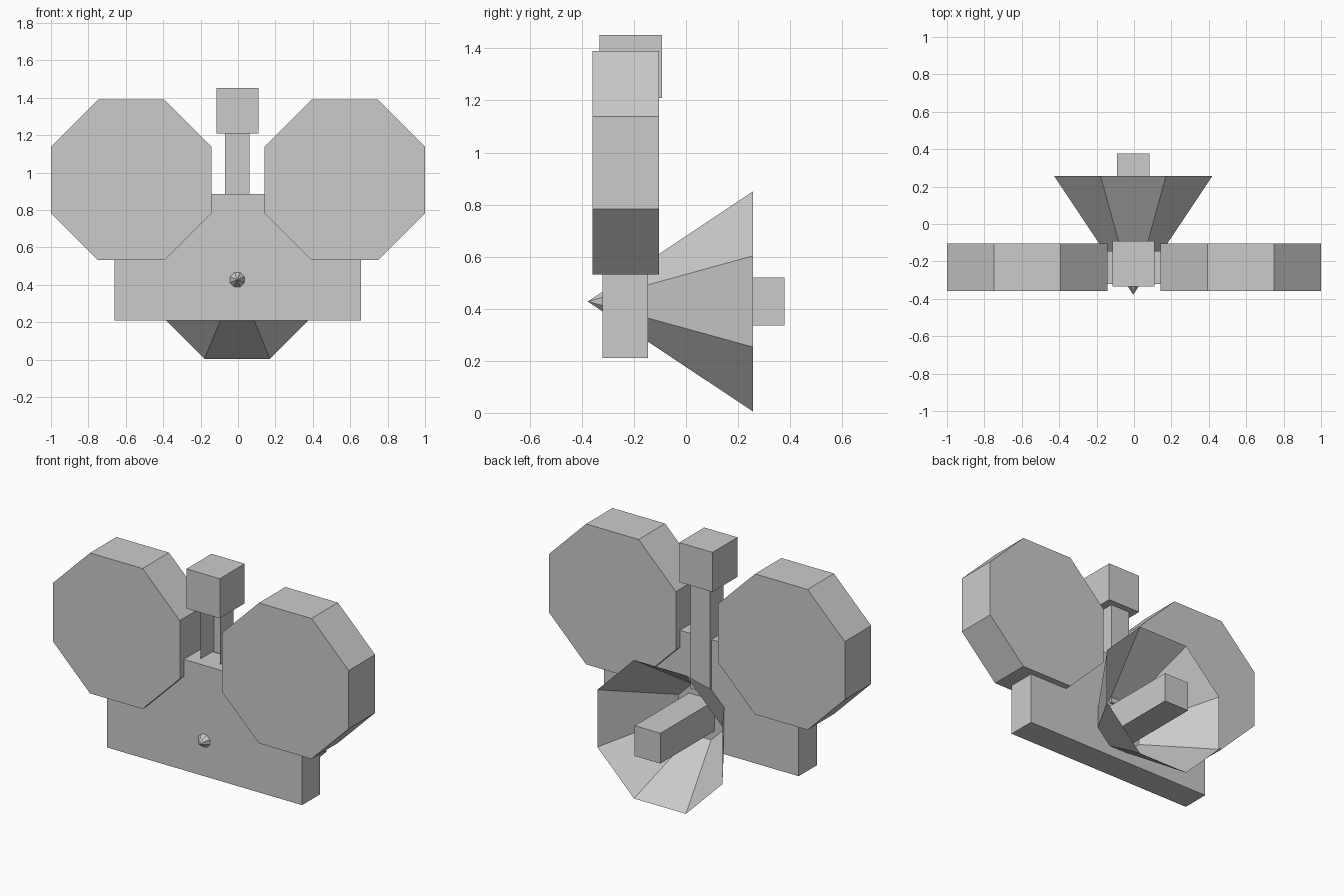
import bpy
import bmesh
from math import pi, cos
from mathutils import Matrix, Vector

cube = bpy.data.objects.get("Cube")
if cube:
    bpy.data.objects.remove(cube, do_unlink=True)

grey = bpy.data.materials.new("plain_grey")
grey.use_nodes = True
colour = (0.6, 0.6, 0.6, 1)
grey.diffuse_color = colour
grey.node_tree.nodes["Principled BSDF"].inputs["Base Color"].default_value = colour


def finish(bm, name):
    mesh = bpy.data.meshes.new(name)
    bm.to_mesh(mesh)
    bm.free()
    mesh.materials.append(grey)
    obj = bpy.data.objects.new(name, mesh)
    bpy.context.scene.collection.objects.link(obj)
    return obj


def box(name, x, y, z, open_front=False):
    """Box between (low, high) limits, optionally without its front face."""
    bm = bmesh.new()
    bmesh.ops.create_cube(bm, size=1)
    lims = (x, y, z)
    bmesh.ops.scale(bm, vec=[b - a for a, b in lims], verts=bm.verts)
    bmesh.ops.translate(bm, vec=[(a + b) / 2 for a, b in lims], verts=bm.verts)
    if open_front:
        bm.normal_update()
        front = [f for f in bm.faces if f.normal.y < -0.9]
        bmesh.ops.delete(bm, geom=front, context="FACES")
    return finish(bm, name)


def octagon(name, centre, apothem, depth, tip=False):
    """Eight-sided drum along y, or an open-backed cone with its tip in front."""
    bm = bmesh.new()
    r = apothem / cos(pi / 8)
    turn = (Matrix.Translation(Vector(centre)) @ Matrix.Rotation(pi / 2, 4, "X")
            @ Matrix.Rotation(pi / 8, 4, "Z"))
    bmesh.ops.create_cone(bm, cap_ends=not tip, segments=8, radius1=r,
                          radius2=0 if tip else r, depth=depth, matrix=turn)
    bmesh.ops.remove_doubles(bm, verts=bm.verts, dist=0.0001)
    return finish(bm, name)


# Main slab
box("body", (-0.66, 0.657), (-0.32, -0.145), (0.21, 0.887))

# Pair of side drums
for side, name in ((1, "left_drum"), (-1, "right_drum")):
    octagon(name, (side * 0.571, -0.232, 0.961), 0.429, 0.255)

# Post, open at the front, with its head block
box("post", (-0.07, 0.062), (-0.26, -0.13), (0.56, 1.22), open_front=True)
box("head", (-0.115, 0.11), (-0.333, -0.092), (1.21, 1.452))

# Flared cone with its tip piercing the front, and the bar inside it
octagon("cone", (-0.004, -0.06, 0.428), 0.423, 0.635, tip=True)
box("inner_bar", (-0.092, 0.082), (-0.2, 0.378), (0.335, 0.52))
